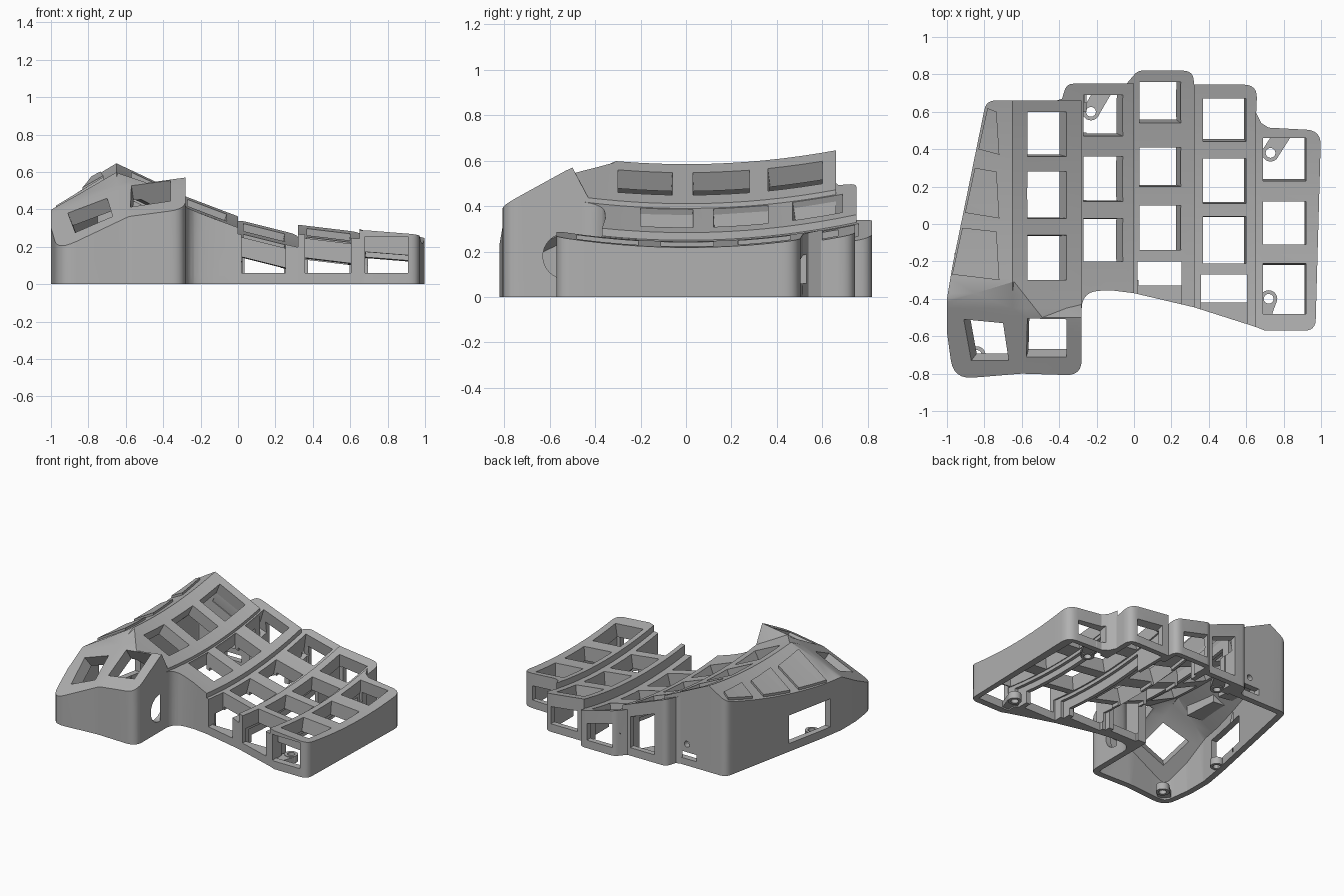
import bpy, bmesh, math
from mathutils import Vector

old = bpy.data.objects.get("Cube")
if old:
    bpy.data.objects.remove(old)

grey = bpy.data.materials.new("matte grey plastic")
grey.use_nodes = True
grey.diffuse_color = (0.44, 0.44, 0.44, 1)
grey.node_tree.nodes["Principled BSDF"].inputs["Base Color"].default_value = (0.44, 0.44, 0.44, 1)


def rounded(points, steps=6):
    """Outline from (x, y) or (x, y, radius) corners."""
    out = []
    for i, p in enumerate(points):
        c = Vector(p[:2])
        if len(p) == 2:
            out.append(c)
            continue
        a = (Vector(points[i - 1][:2]) - c).normalized()
        b = (Vector(points[(i + 1) % len(points)][:2]) - c).normalized()
        reach = p[2] / math.tan(a.angle(b) / 2)
        s, e = c + a * reach, c + b * reach
        for k in range(steps + 1):
            t = k / steps
            out.append(s * (1 - t) ** 2 + c * 2 * t * (1 - t) + e * t * t)
    return out


def inset(outline, d):
    """Move a counter-clockwise outline inward."""
    out = []
    for i, p in enumerate(outline):
        a = (p - outline[i - 1]).normalized()
        b = (outline[(i + 1) % len(outline)] - p).normalized()
        na, nb = Vector((-a.y, a.x)), Vector((-b.y, b.x))
        out.append(p + (na + nb) * (d / (1 + na.dot(nb))))
    return out


def rect(x0, x1, y0, y1):
    return [Vector(p) for p in ((x0, y0), (x1, y0), (x1, y1), (x0, y1))]


def disc(x, y, r, n=24):
    return [Vector((x + r * math.cos(k * math.tau / n), y + r * math.sin(k * math.tau / n))) for k in range(n)]


def solid(name, outline, top, z0=0.0, grid=0.0, seams=()):
    """Prism whose top follows the function top(x, y)."""
    bm = bmesh.new()
    bm.faces.new([bm.verts.new((p[0], p[1], 0)) for p in outline])
    cuts = [(Vector((a, b, 0)), Vector((b - d, c - a, 0))) for a, b, c, d in seams]
    if grid:
        n = int(1 / grid)
        cuts += [(Vector((0, (k + 0.37) * grid, 0)), Vector((0, 1, 0))) for k in range(-n, n)]
    for co, no in cuts:
        bmesh.ops.bisect_plane(bm, geom=bm.verts[:] + bm.edges[:] + bm.faces[:], plane_co=co, plane_no=no)
    ext = bmesh.ops.extrude_face_region(bm, geom=bm.faces[:])["geom"]
    upper = {g for g in ext if isinstance(g, bmesh.types.BMVert)}
    for v in bm.verts:
        v.co.z = top(v.co.x, v.co.y) if v in upper else z0
    bmesh.ops.triangulate(bm, faces=bm.faces[:])
    bmesh.ops.recalc_face_normals(bm, faces=bm.faces[:])
    me = bpy.data.meshes.new(name)
    bm.to_mesh(me)
    bm.free()
    me.materials.append(grey)
    ob = bpy.data.objects.new(name, me)
    bpy.context.scene.collection.objects.link(ob)
    return ob


def key_hole(quad, top):
    """Cutter through the plate, square to its surface."""
    ob = solid("key_hole", quad, lambda x, y: 1)
    c = sum((Vector(q) for q in quad), Vector((0, 0))) / len(quad)
    e = 0.05
    n = Vector(((top(c.x - e, c.y) - top(c.x + e, c.y)) / (2 * e),
                (top(c.x, c.y - e) - top(c.x, c.y + e)) / (2 * e), 1)).normalized()
    for v in ob.data.vertices:
        v.co = Vector((v.co.x, v.co.y, top(v.co.x, v.co.y))) + n * (0.1 if v.co.z > 0.5 else -0.17)
    return ob


def carve(ob, cutters):
    """Subtract the cutters, then smooth the rounded corners."""
    for c in cutters:
        c.hide_render = True
        m = ob.modifiers.new("cut", 'BOOLEAN')
        m.operation, m.solver, m.object = 'DIFFERENCE', 'EXACT', c
    bpy.context.view_layer.update()
    me = bpy.data.meshes.new_from_object(ob.evaluated_get(bpy.context.evaluated_depsgraph_get()))
    ob.modifiers.clear()
    ob.data = me
    for c in cutters:
        bpy.data.objects.remove(c)
    bpy.ops.object.select_all(action='DESELECT')
    ob.select_set(True)
    bpy.context.view_layer.objects.active = ob
    bpy.ops.object.shade_smooth_by_angle(angle=math.radians(25))


def flat(z):
    return lambda x, y: z


def less(f, d):
    return lambda x, y: f(x, y) - d


# Tall left body: inner key slope, outer slope and two thumb faces
def left_top(x, y):
    bowl = 0.585 + 0.14 * y * y
    inner = bowl - 0.47 * (x + 0.65)
    outer = bowl + 0.6 * (x + 0.65)
    thumb_a = 0.38 + 0.43 * (x + 0.91) + 0.55 * (y + 0.51)
    thumb_b = 0.555 + 0.15 * (x + 0.36) + 0.55 * (y + 0.51)
    step = 0.57 - 1.9 * (y + 0.5)
    return min(outer, thumb_a, thumb_b, max(inner, step))


left_outline = rounded([(-0.28, 0.66), (-0.79, 0.66, 0.06), (-0.97, -0.22), (-1.0, -0.4), (-1.0, -0.58),
                        (-0.965, -0.83, 0.11), (-0.6, -0.8), (-0.28, -0.81, 0.08)])
seams = [(-0.65, 0, -0.65, 1), (-0.58, 0, -0.58, 1), (0, -0.5, 1, -0.5), (-1, -0.417, -0.65, -0.31),
         (-0.64, -0.31, -0.49, -0.5), (-0.28, -0.43, -0.55, -0.497)]
body = solid("left_body", left_outline, left_top, 0, 0.08, seams)
cutters = [
    solid("hollow", inset(left_outline, 0.045), less(left_top, 0.1), -0.1, 0.08, seams),
    solid("side_opening", rect(-0.4, -0.2, -0.26, 0.6), less(left_top, 0.12), -0.1, 0.08),
    solid("left_window", rect(-1.1, -0.85, -0.3, 0.08), flat(0.27), 0.06),
    solid("port_slot", rect(-0.55, -0.4, 0.5, 0.8), flat(0.1), 0.05),
]
for y0, y1 in ((0.36, 0.6), (0.03, 0.28), (-0.3, -0.06)):
    cutters.append(key_hole(rect(-0.57, -0.36, y0, y1), left_top))
for quad in (((-0.87, -0.73), (-0.67, -0.73), (-0.7, -0.53), (-0.91, -0.51)),
             ((-0.575, -0.71), (-0.36, -0.71), (-0.36, -0.51), (-0.57, -0.505))):
    cutters.append(key_hole(quad, left_top))
# Round holes in the side and back walls
cable = solid("cable_hole", disc(0, 0, 0.1, 32), flat(0.1), -0.1)
cable.rotation_euler = (0, math.pi / 2, 0)
cable.location = (-0.28, -0.53, 0.18)
button = solid("button_hole", disc(0, 0, 0.022), flat(0.1), -0.1)
button.rotation_euler = (math.pi / 2, 0, 0)
button.location = (-0.47, 0.66, 0.16)
carve(body, cutters + [cable, button])

# Raised pads on the outer slope
for i, (y0, y1) in enumerate(((0.39, 0.62), (0.05, 0.3), (-0.28, -0.02))):
    def edge(y):
        return -0.775 - 0.21 * (0.66 - y)
    pad = [(edge(y0), y0 + 0.01), (-0.72, y0 - 0.02), (-0.735, y1 - 0.02), (edge(y1), y1)]
    solid(f"slope_pad_{i + 1}", pad, lambda x, y: left_top(x, y) + 0.018, 0.38, 0.08)


# Curved key columns: outline, x range, hole x range, hole rows, height, tilt, front edge of plate, passage
columns = {
    "index_inner": ([(-0.28, -0.52), (-0.28, -0.36, 0.1), (-0.12, -0.355), (0, -0.37), (0, 0.75),
                     (-0.36, 0.75, 0.05), (-0.385, 0.67), (-0.43, 0.655), (-0.28, 0.62)],
                    (-0.28, 0.0), (-0.27, -0.06), ((0.47, 0.69), (0.12, 0.36), (-0.2, 0.03)),
                    0.39, -0.38, -0.26, (-0.26, 0.6)),
    "middle": ([(0, -0.37), (0.32, -0.445), (0.32, 0.76), (0.32, 0.82, 0.06), (0.02, 0.82, 0.06), (-0.04, 0.75),
                (0, 0.72)],
               (0.0, 0.32), (0.03, 0.25), ((0.54, 0.76), (0.2, 0.41), (-0.14, 0.1)),
               0.25, -0.25, -0.2, (-0.3, 0.66)),
    "ring": ([(0.32, -0.445), (0.65, -0.55), (0.65, 0.52), (0.66, 0.745, 0.07), (0.32, 0.745)],
             (0.32, 0.65), (0.37, 0.6), ((0.44, 0.67), (0.11, 0.35), (-0.21, 0.04)),
             0.24, -0.12, -0.27, (-0.36, 0.45)),
    "little": ([(0.65, -0.55), (0.7, -0.57), (0.97, -0.57, 0.06), (1.0, 0.5, 0.08), (0.72, 0.515), (0.68, 0.54),
                (0.65, 0.6)],
               (0.65, 0.97), (0.69, 0.92), ((0.23, 0.46), (-0.11, 0.12), (-0.48, -0.21)),
               0.245, -0.08, None, (-0.45, 0.45)),
}
for name, (corners, (x0, x1), (h0, h1), rows, height, tilt, front, (p0, p1)) in columns.items():
    def top(x, y, x0=x0, height=height, tilt=tilt):
        return height + tilt * (x - x0) + 0.14 * y * y
    back = max(c[1] for c in corners) if name != "little" else 0.51
    floor_y = {"index_inner": -0.285, "middle": -0.33, "ring": -0.42, "little": -0.52}[name]
    col = solid(name + "_column", rounded(corners), top, 0, 0.08)
    cutters = [
        solid("hollow", rect(x0 + 0.025, x1 - 0.035, floor_y, back - 0.04), less(top, 0.105), -0.1, 0.08),
        solid("passage", rect(x0 - 0.05, x1 + (-0.05 if name == "little" else 0.05), p0, p1),
              less(top, 0.13), -0.1, 0.08),
        solid("back_window", rect(h0 + 0.005, h1 - 0.005, back - 0.1, 1), less(top, 0.1), 0.06),
    ]
    cutters += [key_hole(rect(h0, h1, a, b), top) for a, b in rows]
    if front is None:
        cutters.append(solid("front_window", rect(h0 - 0.01, h1 - 0.01, -0.9, -0.5), flat(0.255), 0.06))
    else:
        cutters.append(solid("front_notch", rect(h0 - 0.012, h1 + 0.005, -0.9, front), flat(1), 0.06))
    carve(col, cutters)

# Screw bosses with webs reaching the nearest wall
bosses = [(-0.23, 0.6, -0.16, 0.72), (0.73, 0.38, 0.8, 0.49), (0.72, -0.4, 0.67, -0.54),
          (-0.9, -0.2, -0.96, -0.2), (-0.84, -0.7, -0.91, -0.76)]
for i, (x, y, wx, wy) in enumerate(bosses):
    c, w = Vector((x, y)), Vector((wx, wy))
    d = (w - c).normalized()
    n = Vector((-d.y, d.x)) * 0.045
    web = solid(f"boss_web_{i + 1}", [c - n, w - n, w + n, c + n], flat(0.05), 0.01)
    carve(web, [solid("bore", disc(x, y, 0.026), flat(0.2), -0.1)])
    ring = solid(f"screw_boss_{i + 1}", disc(x, y, 0.046), flat(0.055), 0.003)
    carve(ring, [solid("bore", disc(x, y, 0.026), flat(0.2), -0.1)])
